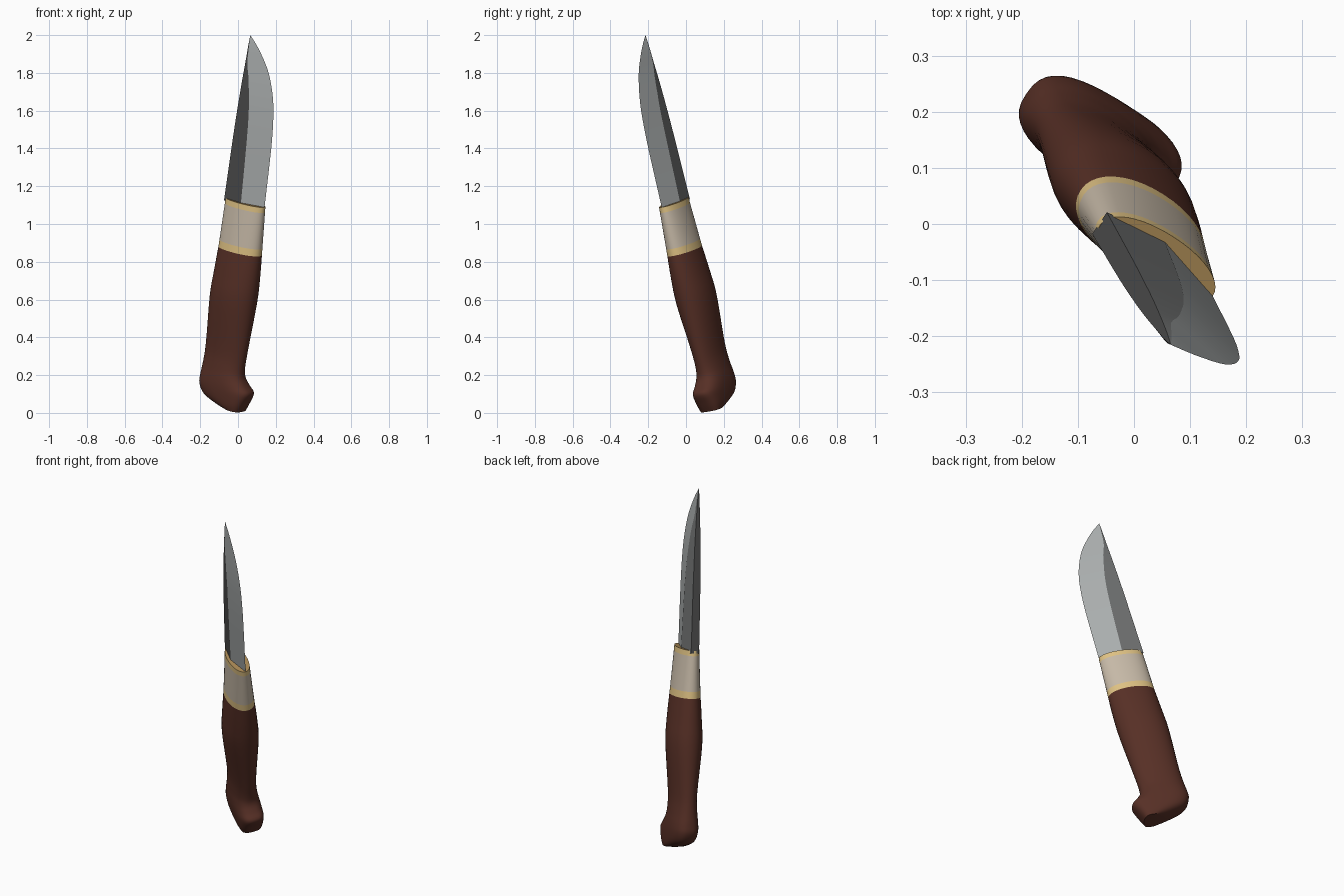
import bpy, bmesh, math
from mathutils import Vector

if "Cube" in bpy.data.objects:
    bpy.data.objects.remove(bpy.data.objects["Cube"])

# Knife axes: W = towards cutting edge, T = thickness, A = along the knife
A = Vector((0.118, -0.225, 0.967)).normalized()
W = Vector((0.8236, -0.5223, -0.221))
W = (W - A * W.dot(A)).normalized()
T = A.cross(W)
O = Vector((-0.0916, 0.186, 0.037))


def place(a, w, t):
    return O + A * a + W * w + T * t


def material(name, rgb):
    m = bpy.data.materials.new(name)
    m.diffuse_color = (*rgb, 1)
    m.use_nodes = True
    m.node_tree.nodes["Principled BSDF"].inputs["Base Color"].default_value = m.diffuse_color
    return m


wood = material("dark_red_wood", (0.095, 0.029, 0.019))
bone = material("bone", (0.57, 0.49, 0.39))
brass = material("brass", (0.74, 0.54, 0.23))
brass_top = material("aged_brass", (0.40, 0.25, 0.09))
steel = material("bright_steel", (0.40, 0.42, 0.42))
dark_steel = material("dark_steel", (0.075, 0.075, 0.075))
mid_steel = material("mid_steel", (0.16, 0.165, 0.165))


def loft(name, rings, mats, rule, angle):
    """Skin a list of rings; rule(ring index, side index) gives the material."""
    bm = bmesh.new()
    vs = [[bm.verts.new(p) for p in r] for r in rings]
    n = len(vs[0])
    for i in range(len(vs) - 1):
        for j in range(n):
            k = (j + 1) % n
            f = bm.faces.new((vs[i][j], vs[i][k], vs[i + 1][k], vs[i + 1][j]))
            f.material_index = rule(i, j)
    bm.faces.new(vs[0][::-1]).material_index = rule(-1, 0)
    bm.faces.new(vs[-1]).material_index = rule(len(vs) - 1, 0)
    bmesh.ops.remove_doubles(bm, verts=bm.verts, dist=0.0002)
    bmesh.ops.recalc_face_normals(bm, faces=bm.faces)
    me = bpy.data.meshes.new(name)
    bm.to_mesh(me)
    bm.free()
    for m in mats:
        me.materials.append(m)
    ob = bpy.data.objects.new(name, me)
    bpy.context.collection.objects.link(ob)
    bpy.ops.object.select_all(action='DESELECT')
    ob.select_set(True)
    bpy.context.view_layer.objects.active = ob
    bpy.ops.object.shade_smooth_by_angle(angle=math.radians(angle))
    return ob


def spline(rows, steps):
    """Catmull-Rom through rows of numbers."""
    out = []
    for i in range(len(rows) - 1):
        p = [rows[max(0, min(len(rows) - 1, i + d))] for d in (-1, 0, 1, 2)]
        for s in range(steps):
            u = s / steps
            out.append([0.5 * (2 * b + (c - a) * u + (2 * a - 5 * b + 4 * c - d) * u * u
                               + (3 * b - a - 3 * c + d) * u ** 3) for a, b, c, d in zip(*p)])
    return out + [list(rows[-1])]


def oval(row, sides=40):
    """Rounded section between a spine point and an edge point."""
    a0, w0, a1, w1, h, n = row
    ring = []
    for k in range(sides):
        q = 2 * math.pi * k / sides
        c, s = math.cos(q), math.sin(q)
        c = math.copysign(abs(c) ** (2 / n), c)
        s = math.copysign(abs(s) ** (2 / n), s)
        u = (1 + c) / 2
        ring.append(place(a0 + (a1 - a0) * u, w0 + (w1 - w0) * u, h * s))
    return ring


# Handle with hooked pommel: spine a, w, edge a, w, half thickness, squareness
handle_rows = [
    (0.002, 0.05, 0.000, 0.140, 0.058, 2.8),
    (0.012, 0.00, 0.050, 0.162, 0.068, 2.8),
    (0.048, -0.095, 0.107, 0.182, 0.074, 2.8),
    (0.100, -0.134, 0.140, 0.150, 0.076, 2.7),
    (0.150, -0.138, 0.175, 0.122, 0.074, 2.5),
    (0.220, -0.134, 0.220, 0.114, 0.069, 2.2),
    (0.320, -0.132, 0.320, 0.119, 0.068, 2.1),
    (0.580, -0.139, 0.580, 0.135, 0.091, 2.1),
    (0.720, -0.133, 0.720, 0.137, 0.085, 2.1),
    (0.850, -0.126, 0.850, 0.133, 0.073, 2.1),
]
loft("handle", [oval(r) for r in spline(handle_rows, 4)], [wood], lambda i, j: 0, 40)


# Bone collar with a brass band at each end
def collar_row(a):
    u = (a - 0.85) / 0.265
    return (a, -0.126 + 0.004 * u, a, 0.133 - 0.011 * u, 0.073 - 0.021 * u, 2.1)


heights = (0.85, 0.888, 1.085, 1.115)
loft("collar", [oval(collar_row(a)) for a in heights], [bone, brass, brass_top],
     lambda i, j: {1: 0, 3: 2}.get(i, 1), 40)

# Blade: a, spine w, ridge w, edge w, half thickness
blade_rows = [
    (1.100, -0.121, -0.005, 0.122, 0.036),
    (1.440, -0.114, -0.018, 0.119, 0.033),
    (1.600, -0.110, -0.030, 0.109, 0.029),
    (1.690, -0.107, -0.044, 0.095, 0.026),
    (1.780, -0.104, -0.062, 0.068, 0.021),
    (1.860, -0.101, -0.085, 0.030, 0.015),
    (1.950, -0.099, -0.092, -0.038, 0.008),
    (2.007, -0.097, -0.097, -0.097, 0.000),
]


def blade_ring(row):
    a, sp, ri, ed, h = row
    return [place(a, w, t) for w, t in
            ((ed, 0), (ri, h), (sp, h * 0.65), (sp, -h * 0.65), (ri, -h))]


loft("blade", [blade_ring(r) for r in spline(blade_rows, 3)], [steel, mid_steel, dark_steel],
     lambda i, j: (0, 1, 2, 2, 0)[j], 12)
